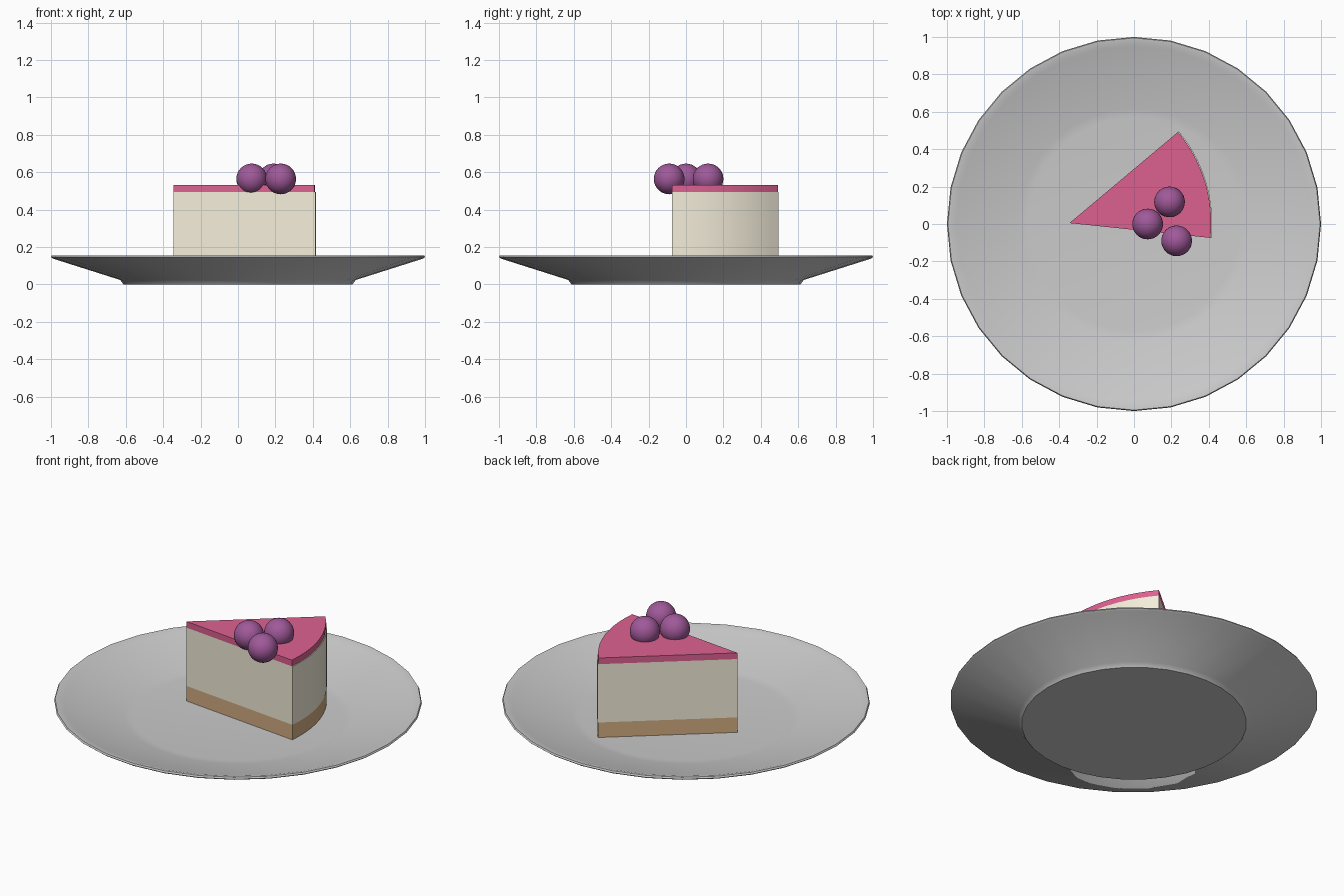
import bpy, bmesh, math
from mathutils import Matrix

if "Cube" in bpy.data.objects:
    bpy.data.objects.remove(bpy.data.objects["Cube"])


def finish(name, bm, colour=None, angle=40):
    """Turn a bmesh into a shaded, coloured object."""
    bmesh.ops.recalc_face_normals(bm, faces=bm.faces)
    mesh = bpy.data.meshes.new(name)
    bm.to_mesh(mesh)
    bm.free()
    obj = bpy.data.objects.new(name, mesh)
    bpy.context.collection.objects.link(obj)
    if colour:
        mat = bpy.data.materials.get(colour[0]) or bpy.data.materials.new(colour[0])
        mat.diffuse_color = (*colour[1], 1)
        mat.use_nodes = True
        mat.node_tree.nodes["Principled BSDF"].inputs["Base Color"].default_value = mat.diffuse_color
        mesh.materials.append(mat)
    bpy.ops.object.select_all(action='DESELECT')
    obj.select_set(True)
    bpy.context.view_layer.objects.active = obj
    bpy.ops.object.shade_smooth_by_angle(angle=math.radians(angle))
    return obj


def lathe(name, profile, sides):
    """Spin an (r, z) profile that starts and ends on the axis."""
    bm = bmesh.new()
    verts = [bm.verts.new((r, 0, z)) for r, z in profile]
    edges = [bm.edges.new(pair) for pair in zip(verts, verts[1:])]
    bmesh.ops.spin(bm, geom=verts + edges, cent=(0, 0, 0), axis=(0, 0, 1),
                   angle=2 * math.pi, steps=sides)
    bmesh.ops.remove_doubles(bm, verts=bm.verts, dist=1e-4)
    return finish(name, bm)


TIP = (-0.345, 0.005)
START, END = math.radians(-6), math.radians(40)


def wedge(name, radius, z0, z1, colour, steps=10):
    """Extruded pie-slice layer with its point at TIP."""
    bm = bmesh.new()
    pts = [TIP]
    for i in range(steps + 1):
        a = START + (END - START) * i / steps
        pts.append((TIP[0] + radius * math.cos(a), TIP[1] + radius * math.sin(a)))
    face = bm.faces.new([bm.verts.new((x, y, z0)) for x, y in pts])
    ext = bmesh.ops.extrude_face_region(bm, geom=[face])
    top = [g for g in ext["geom"] if isinstance(g, bmesh.types.BMVert)]
    bmesh.ops.translate(bm, verts=top, vec=(0, 0, z1 - z0))
    return finish(name, bm, colour)


# Plate: flat foot, sloping underside, small rolled rim, flat well
lathe("plate", [(0, 0), (0.612, 0), (0.63, 0.024), (0.99, 0.138), (1.0, 0.146),
                (0.995, 0.155), (0.975, 0.153), (0.95, 0.145),
                (0.62, 0.06), (0.57, 0.055), (0, 0.055)], 32)

# Cake slice layers
wedge("crust", 0.762, 0.054, 0.145, ("crust", (0.65, 0.42, 0.22)))
wedge("filling", 0.763, 0.145, 0.495, ("cream", (0.90, 0.85, 0.70)))
wedge("glaze", 0.758, 0.495, 0.532, ("glaze", (0.72, 0.12, 0.28)))

# Berries
for i, (x, y) in enumerate([(0.073, 0.0), (0.19, 0.118), (0.228, -0.09)], 1):
    bm = bmesh.new()
    bmesh.ops.create_uvsphere(bm, u_segments=32, v_segments=16, radius=0.082,
                              matrix=Matrix.Translation((x, y, 0.564)))
    finish(f"berry_{i}", bm, ("berry", (0.35, 0.10, 0.32)))
